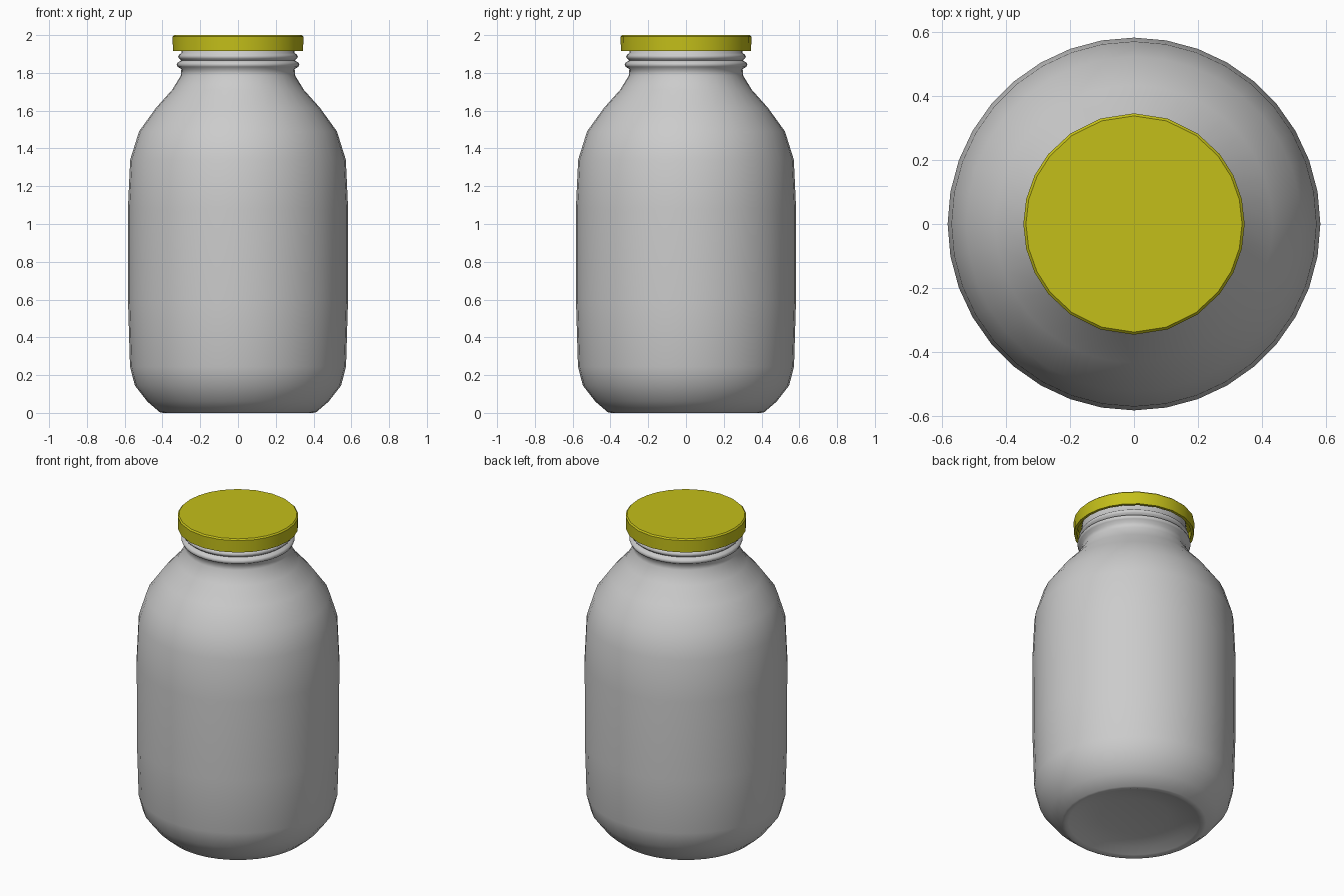
import bpy, math

if "Cube" in bpy.data.objects:
    bpy.data.objects.remove(bpy.data.objects["Cube"])


def lathe(name, profile, angles, sharp):
    """Revolve an (r, z) profile around z; r = 0 ends close to a single pole."""
    verts, faces, rings = [], [], []
    n = len(angles)
    for r, z in profile:
        start = len(verts)
        if r == 0:
            verts.append((0, 0, z))
            rings.append([start] * n)
        else:
            verts += [(r * math.cos(math.radians(a)), r * math.sin(math.radians(a)), z) for a in angles]
            rings.append(list(range(start, start + n)))
    for a, b in zip(rings, rings[1:]):
        for i in range(n):
            j = (i + 1) % n
            face = list(dict.fromkeys((a[i], a[j], b[j], b[i])))
            faces.append(face)
    mesh = bpy.data.meshes.new(name)
    mesh.from_pydata(verts, [], faces)
    mesh.update()
    obj = bpy.data.objects.new(name, mesh)
    bpy.context.collection.objects.link(obj)
    bpy.ops.object.select_all(action='DESELECT')
    obj.select_set(True)
    bpy.context.view_layer.objects.active = obj
    bpy.ops.object.shade_smooth_by_angle(angle=math.radians(sharp))
    return obj


# Jar: hollowed foot, rounded body, shoulder, threaded neck
jar_profile = [
    (0, 0.05), (0.2, 0.045), (0.32, 0.028), (0.375, 0.006), (0.395, 0.0), (0.415, 0.004),
    (0.48, 0.06), (0.546, 0.145), (0.572, 0.245), (0.582, 0.58), (0.583, 1.08),
    (0.571, 1.34), (0.524, 1.49), (0.434, 1.615), (0.349, 1.71), (0.303, 1.785),
    (0.300, 1.82),
    (0.319, 1.832), (0.325, 1.845), (0.319, 1.856), (0.300, 1.866),   # lower thread
    (0.312, 1.876), (0.317, 1.886), (0.312, 1.896), (0.300, 1.905),   # upper thread
    (0.300, 1.96), (0, 1.96),
]
lathe("jar", jar_profile, [i * 10 for i in range(36)], 70)

# Lid: shallow cap with an open underside, facets a little wider at front and back
quadrant = [0, 13, 26, 39, 55, 72.5]
half = quadrant + [90] + [180 - a for a in reversed(quadrant)]
angles = half + [180 + a for a in half[1:-1]]
lid_profile = [
    (0, 1.975), (0.328, 1.975), (0.328, 1.916), (0.345, 1.916),
    (0.346, 1.992), (0.338, 2.0), (0, 2.0),
]
lid = lathe("lid", lid_profile, angles, 35)
mat = bpy.data.materials.new("yellow")
mat.diffuse_color = (0.55, 0.52, 0.01, 1)
mat.use_nodes = True
mat.node_tree.nodes["Principled BSDF"].inputs["Base Color"].default_value = mat.diffuse_color
lid.data.materials.append(mat)
